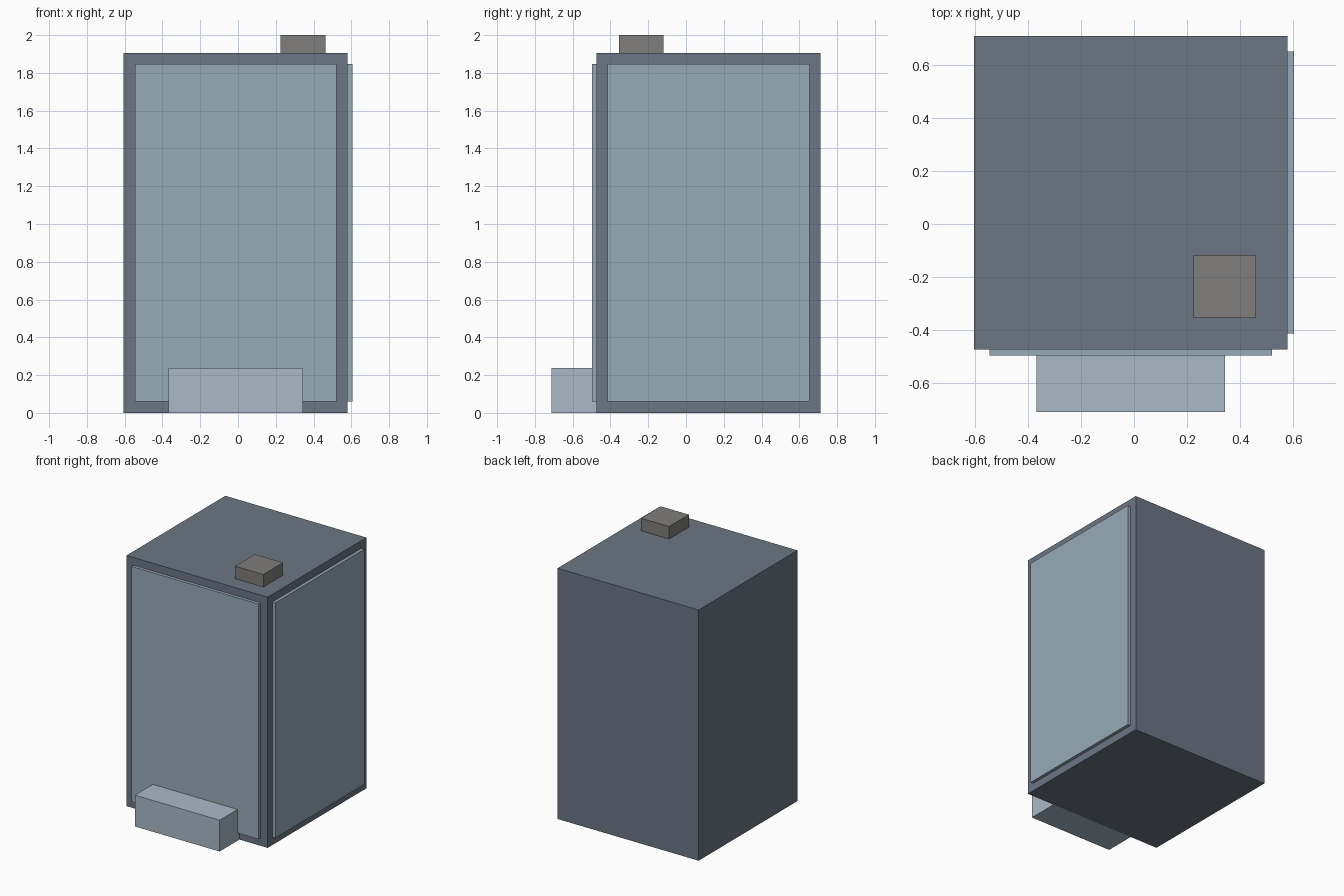
import bpy

if "Cube" in bpy.data.objects:
    bpy.data.objects.remove(bpy.data.objects["Cube"])


def material(name, rgb):
    m = bpy.data.materials.new(name)
    m.diffuse_color = (*rgb, 1)
    m.use_nodes = True
    m.node_tree.nodes["Principled BSDF"].inputs["Base Color"].default_value = m.diffuse_color
    return m


def box(name, lo, hi, mat):
    bpy.ops.mesh.primitive_cube_add(size=1, location=[(a + b) / 2 for a, b in zip(lo, hi)])
    o = bpy.context.object
    o.name = name
    o.scale = [b - a for a, b in zip(lo, hi)]
    bpy.ops.object.transform_apply(location=False, rotation=False, scale=True)
    o.data.materials.append(mat)
    return o


slate = material("slate", (0.15, 0.18, 0.23))
glass = material("glass", (0.31, 0.41, 0.48))
pale = material("pale_blue", (0.40, 0.49, 0.58))
grey = material("warm_grey", (0.215, 0.21, 0.205))

# Body extents; the panels stand proud of the front and right faces
X0, X1, Y0, Y1, TOP = -0.605, 0.581, -0.474, 0.712, 1.905
RIM, PROUD = 0.059, 0.024

# Main cabin
box("cabin_body", (X0, Y0, 0), (X1, Y1, TOP), slate)

# Front and right panels
box("front_panel", (X0 + RIM, Y0 - PROUD, RIM), (X1 - RIM, Y0 + PROUD, TOP - RIM), glass)
box("right_panel", (X1 - PROUD, Y0 + RIM, RIM), (X1 + PROUD, Y1 - RIM, TOP - RIM), glass)

# Entrance step
box("front_step", (-0.368, -0.712, 0), (0.344, Y0, 0.238), pale)

# Roof vent
box("roof_vent", (0.225, -0.355, TOP), (0.462, -0.118, 2.0), grey)
